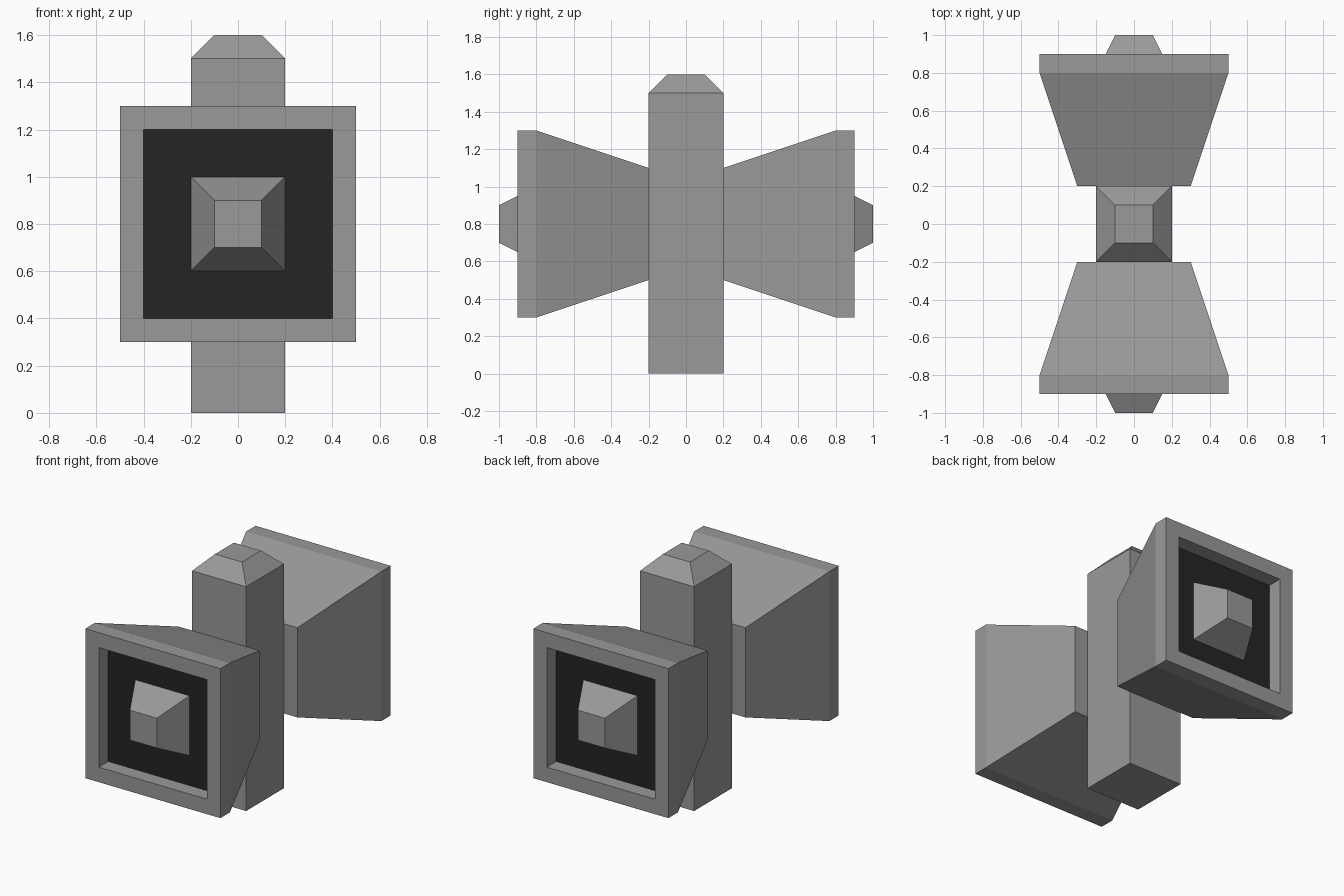
import bpy, bmesh
from mathutils import Matrix

if "Cube" in bpy.data.objects:
    bpy.data.objects.remove(bpy.data.objects["Cube"])


def material(name, value):
    m = bpy.data.materials.new(name)
    m.diffuse_color = (value, value, value, 1)
    m.use_nodes = True
    m.node_tree.nodes["Principled BSDF"].inputs["Base Color"].default_value = m.diffuse_color
    return m


GREY = material("grey metal", 0.32)
BLACK = material("black lining", 0.018)


def lofted(name, rings, dark_from=None):
    """Square rings (half width, height) joined along z and capped at both ends."""
    bm = bmesh.new()
    loops = [[bm.verts.new((sx * r, sy * r, z))
              for sx, sy in ((-1, -1), (1, -1), (1, 1), (-1, 1))]
             for r, z in rings]
    bm.faces.new(loops[0][::-1])
    for a, b in zip(loops, loops[1:]):
        for i in range(4):
            j = (i + 1) % 4
            bm.faces.new((a[i], a[j], b[j], b[i]))
    cap = bm.faces.new(loops[-1])
    if dark_from:
        cap.material_index = 1
    mesh = bpy.data.meshes.new(name)
    bm.to_mesh(mesh)
    bm.free()
    mesh.materials.append(GREY)
    mesh.materials.append(BLACK)
    obj = bpy.data.objects.new(name, mesh)
    bpy.context.collection.objects.link(obj)
    return obj


# Upright post with a bevelled top
lofted("post", [(0.2, 0), (0.2, 1.5), (0.1, 1.6)])

# Horns facing front and back, each with a recessed dark mouth and a centre plug
for side, angle in (("front", 1), ("back", -1)):
    place = Matrix.Translation((0, 0, 0.8)) @ Matrix.Rotation(angle * 1.5707963268, 4, 'X')
    horn = lofted(side + "_horn",
                  [(0.3, 0.2), (0.5, 0.8), (0.5, 0.9), (0.4, 0.9), (0.4, 0.8)], True)
    plug = lofted(side + "_plug", [(0.2, 0.8), (0.1, 1.0)])
    for obj in (horn, plug):
        obj.data.transform(place)
